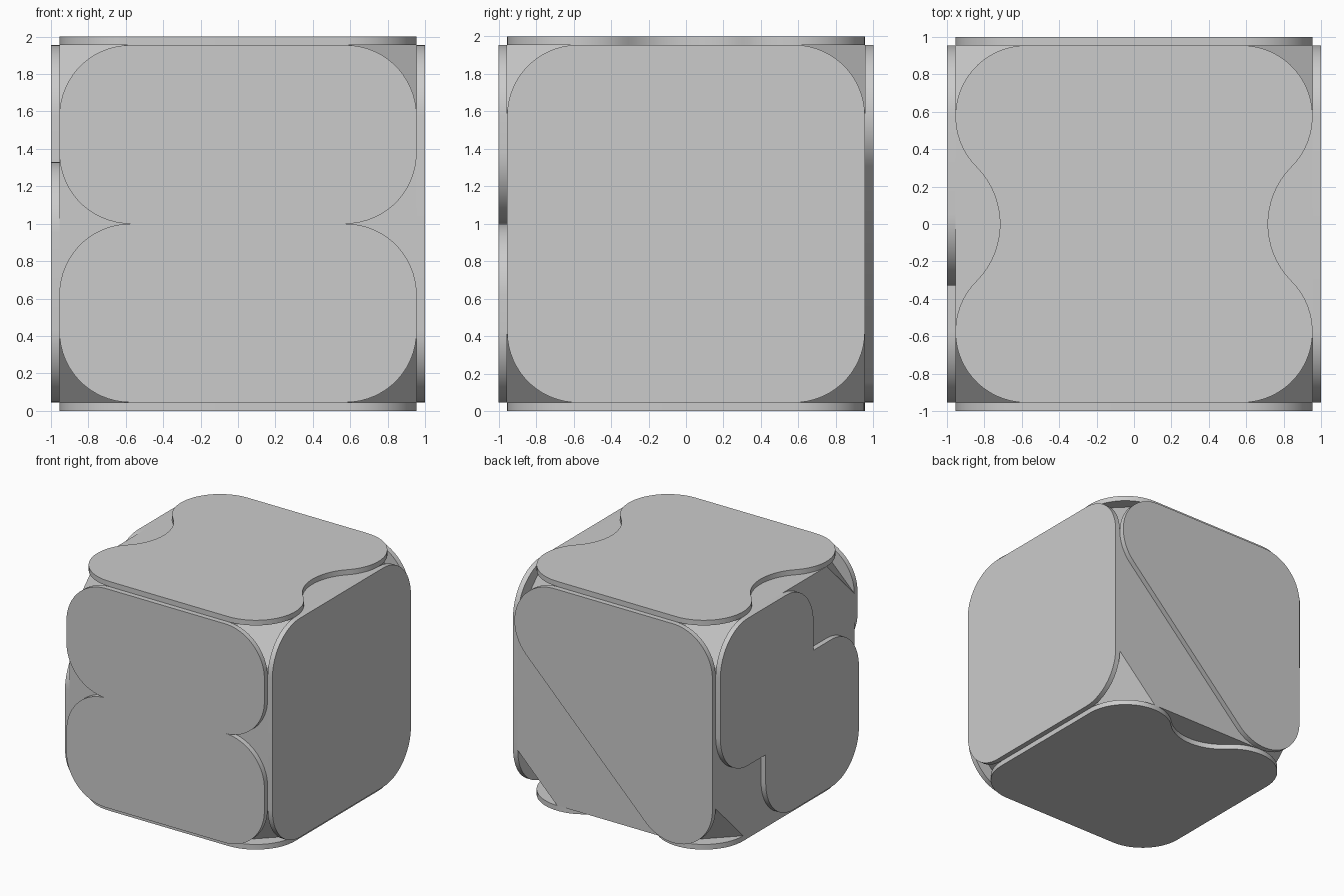
import bpy, bmesh, math
from mathutils import Vector

if "Cube" in bpy.data.objects:
    bpy.data.objects.remove(bpy.data.objects["Cube"])

H = 0.955        # half size of the core, inner level of the plates
R = 0.38         # corner radius of the plates
C = H - R        # centre of the corner circles
W = C * math.sqrt(2) - R   # radius of the smooth waists
S = 0.33         # step of the S-shaped plate
X, Y, Z = Vector((1, 0, 0)), Vector((0, 1, 0)), Vector((0, 0, 1))


def arc(cx, cy, a0, a1, r=R):
    n = max(2, round(abs(a1 - a0) / 6))
    angles = [math.radians(a0 + (a1 - a0) * i / n) for i in range(n + 1)]
    return [(cx + r * math.cos(a), cy + r * math.sin(a)) for a in angles]


def twice(half):
    """Complete an outline by turning its right half by 180 degrees."""
    return half + [(-u, -v) for u, v in half]


def finish(name, bm):
    bmesh.ops.recalc_face_normals(bm, faces=bm.faces)
    mesh = bpy.data.meshes.new(name)
    bm.to_mesh(mesh)
    bm.free()
    ob = bpy.data.objects.new(name, mesh)
    bpy.context.collection.objects.link(ob)
    bpy.ops.object.select_all(action='DESELECT')
    ob.select_set(True)
    bpy.context.view_layer.objects.active = ob
    bpy.ops.object.shade_smooth_by_angle(angle=math.radians(30))


def plate(name, u, v, outline):
    """Extrude an outline outwards from the core along u x v."""
    n = u.cross(v)
    pts = []
    for p in outline:
        if not pts or math.dist(p, pts[-1]) > 1e-4:
            pts.append(p)
    if math.dist(pts[0], pts[-1]) < 1e-4:
        pts.pop()
    bm = bmesh.new()
    face = bm.faces.new([bm.verts.new(u * a + v * b + n * H + Z) for a, b in pts])
    res = bmesh.ops.extrude_face_region(bm, geom=[face], use_keep_orig=True)
    top = [g for g in res['geom'] if isinstance(g, bmesh.types.BMVert)]
    bmesh.ops.translate(bm, verts=top, vec=n * (1 - H))
    finish(name, bm)


# Core: cube with its eight corners cut off
bm = bmesh.new()
for sx in (-1, 1):
    for sy in (-1, 1):
        for sz in (-1, 1):
            for k in range(3):
                p = Vector((sx, sy, sz)) * H
                p[k] *= C / H
                bm.verts.new(p + Z)
bmesh.ops.convex_hull(bm, input=bm.verts)
bmesh.ops.dissolve_limit(bm, angle_limit=0.02, verts=bm.verts, edges=bm.edges)
finish("core", bm)

# Front: two lobes on each side meeting in a cusp
plate("front_plate", X, Z, twice(
    arc(C, -C, -90, 0) + arc(C, -R, 0, 90) + arc(C, R, -90, 0) + arc(C, C, 0, 90)))

# Right: plain rounded square
plate("right_plate", Y, Z, twice(arc(C, -C, -90, 0) + arc(C, C, 0, 90)))

# Back: rounded triangle
plate("back_plate", -X, Z,
      arc(C, C, 0, 90) + arc(-C, C, 90, 225) + arc(C, -C, 225, 360))

# Left: stepped S shape
plate("left_plate", -Y, Z, twice(
    arc(C, -C, -90, 0) + arc(C, S - R, 0, 90) + [(S, S)] + arc(S - R, C, 0, 90)))

# Top: smooth waist on both sides
plate("top_plate", X, Y, twice(
    arc(C, -C, -90, 45) + arc(2 * C, 0, 225, 135, W) + arc(C, C, -45, 90)))

# Bottom: smooth waist on the back side only
plate("bottom_plate", X, -Y,
      arc(-C, -C, 180, 315) + arc(0, -2 * C, 135, 45, W) + arc(C, -C, 225, 360)
      + arc(C, C, 0, 90) + arc(-C, C, 90, 180))
